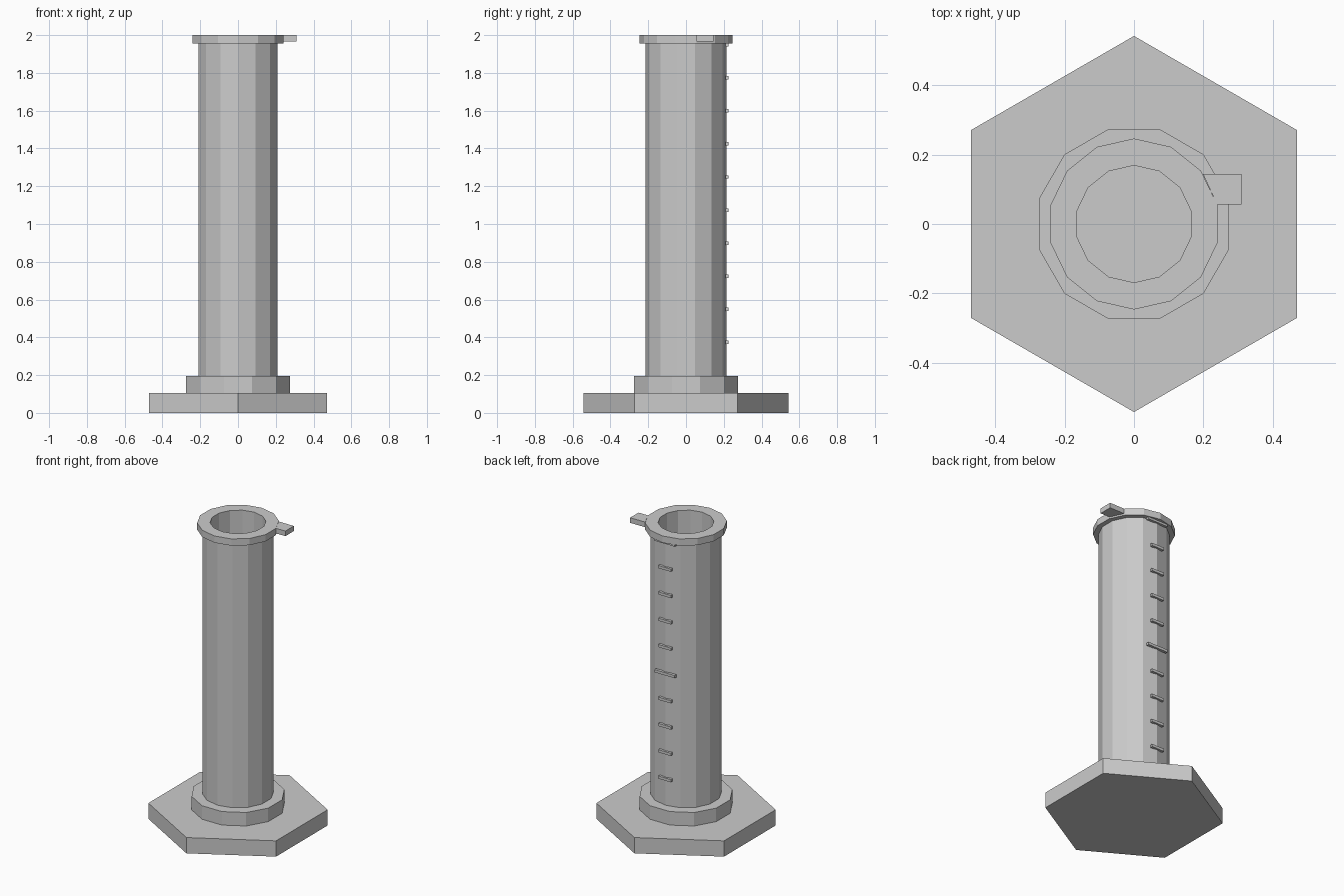
import bpy, bmesh
from math import radians, cos, sin, pi

if "Cube" in bpy.data.objects:
    bpy.data.objects.remove(bpy.data.objects["Cube"])


def finish(name, bm):
    bmesh.ops.recalc_face_normals(bm, faces=bm.faces)
    mesh = bpy.data.meshes.new(name)
    bm.to_mesh(mesh)
    bm.free()
    obj = bpy.data.objects.new(name, mesh)
    bpy.context.collection.objects.link(obj)
    return obj


def prism(name, outline, z0, z1):
    bm = bmesh.new()
    low = [bm.verts.new((x, y, z0)) for x, y in outline]
    face = bm.faces.new(low)
    top = bmesh.ops.extrude_face_region(bm, geom=[face])["geom"]
    for v in top:
        if isinstance(v, bmesh.types.BMVert):
            v.co.z = z1
    if len(bm.faces) == len(outline) + 1:
        bm.faces.new(low)
    return finish(name, bm)


def ngon(r, n, start):
    return [(r * cos(radians(start) + 2 * pi * i / n),
             r * sin(radians(start) + 2 * pi * i / n)) for i in range(n)]


def ring(name, profile, n, start):
    # closed (radius, z) profile swept around z
    bm = bmesh.new()
    loops = [[bm.verts.new((x, y, z)) for x, y in ngon(r, n, start)] for r, z in profile]
    for a, b in zip(loops, loops[1:] + loops[:1]):
        for i in range(n):
            j = (i + 1) % n
            bm.faces.new((a[i], a[j], b[j], b[i]))
    return finish(name, bm)


# Hexagonal foot and the twelve-sided collar on it
prism("foot", ngon(0.543, 6, 90), 0, 0.105)
prism("collar", ngon(0.284, 12, 15), 0.105, 0.195)

# Hollow tube with its wider rim
ring("tube", [(0.215, 0.195), (0.215, 1.955), (0.247, 1.955),
              (0.247, 2.0), (0.169, 2.0), (0.169, 0.195)], 14, 90)

# Pouring lip, butting against the rim
prism("pouring_lip", [(0.199, 0.145), (0.24, 0.056), (0.31, 0.056), (0.31, 0.145)], 1.966, 2.0)

# Graduation marks up the back, every fifth one longer
for i in range(1, 11):
    half = 0.075 if i % 5 == 0 else 0.046
    z = 0.373 + 0.1752 * (i - 1)
    prism(f"graduation_mark_{i}",
          [(-half, 0.208), (half, 0.208), (half, 0.226), (-half, 0.226)],
          z - 0.009, z + 0.009)
